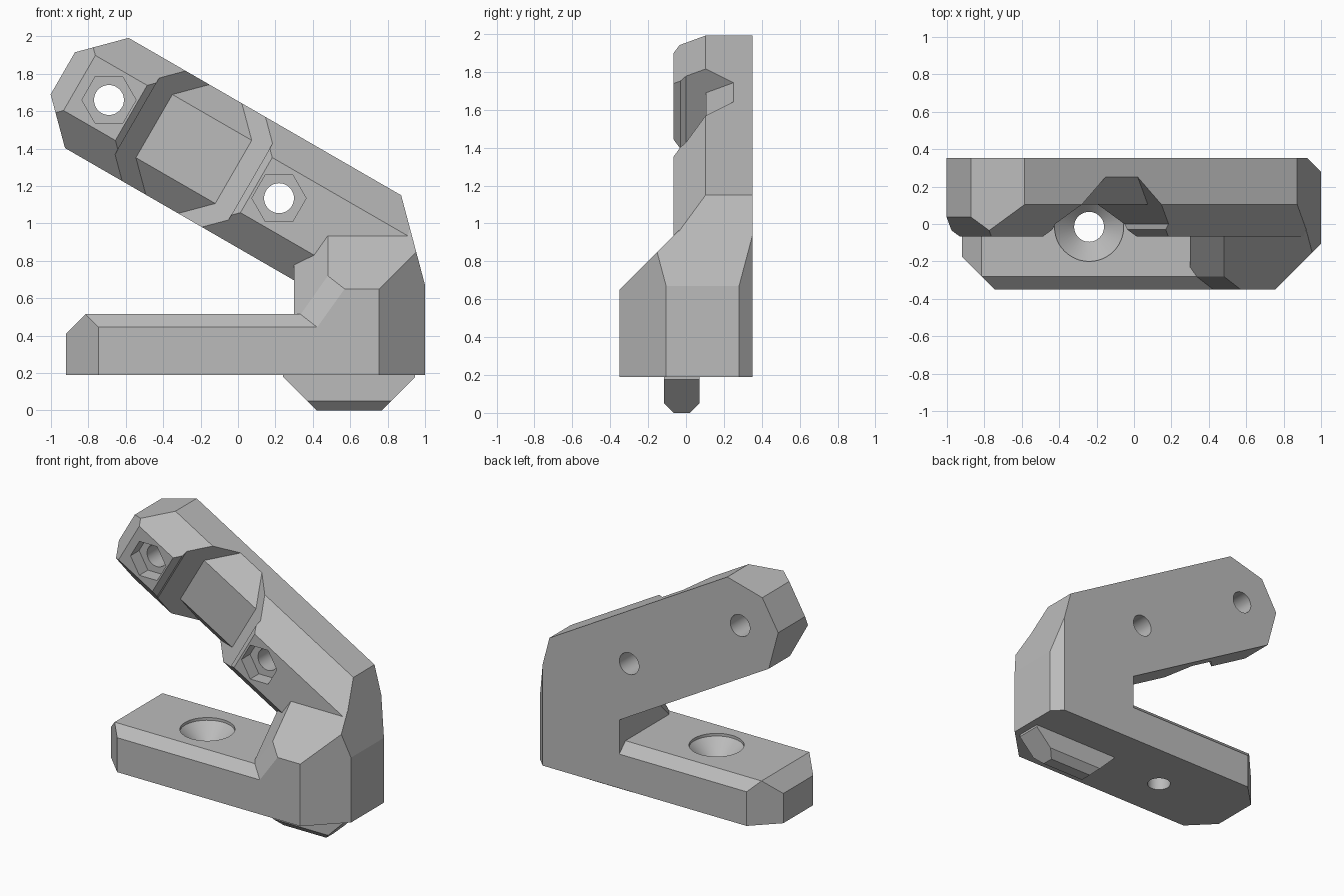
import bpy, bmesh, math
from mathutils import Matrix, Vector

old = bpy.data.objects.get("Cube")
if old:
    bpy.data.objects.remove(old, do_unlink=True)

grey = bpy.data.materials.new("plain grey")
grey.use_nodes = True
grey.diffuse_color = (0.5, 0.5, 0.5, 1)
grey.node_tree.nodes["Principled BSDF"].inputs["Base Color"].default_value = (0.5, 0.5, 0.5, 1)

IDENTITY = Matrix.Identity(4)
# Arm frame: local x runs down the arm, local z across it, origin on the upper bolt
ARM = Matrix.Translation((-0.69, 0, 1.66)) @ Matrix.Rotation(math.radians(30), 4, 'Y')


def finish(name, bm):
    bmesh.ops.recalc_face_normals(bm, faces=bm.faces)
    mesh = bpy.data.meshes.new(name)
    bm.to_mesh(mesh)
    bm.free()
    mesh.materials.append(grey)
    obj = bpy.data.objects.new(name, mesh)
    bpy.context.collection.objects.link(obj)
    return obj


def slice_off(bm, cuts):
    """Remove everything beyond each (point, outward normal) plane and cap it."""
    for point, normal in cuts:
        geom = bm.verts[:] + bm.edges[:] + bm.faces[:]
        cut = bmesh.ops.bisect_plane(bm, geom=geom, dist=1e-5, plane_co=point,
                                     plane_no=Vector(normal).normalized(), clear_outer=True)
        rim = [e for e in cut["geom_cut"] if isinstance(e, bmesh.types.BMEdge) and e.is_boundary]
        if rim:
            bmesh.ops.contextual_create(bm, geom=rim)


def bevelled_box(name, lo, hi, cuts, frame=IDENTITY, world_cuts=()):
    lo, hi = Vector(lo), Vector(hi)
    bm = bmesh.new()
    bmesh.ops.create_cube(bm, size=1)
    bm.transform(Matrix.Translation((lo + hi) / 2) @ Matrix.Diagonal((*(hi - lo), 1)))
    slice_off(bm, cuts)
    bm.transform(frame)
    slice_off(bm, world_cuts)
    return finish(name, bm)


def loft(name, rings, frame=IDENTITY):
    """Skin a stack of equal-sized rings and cap both ends."""
    bm = bmesh.new()
    loops = [[bm.verts.new(p) for p in ring] for ring in rings]
    n = len(loops[0])
    for a, b in zip(loops, loops[1:]):
        for i in range(n):
            j = (i + 1) % n
            bm.faces.new((a[i], a[j], b[j], b[i]))
    bm.faces.new(loops[0])
    bm.faces.new(loops[-1])
    bm.transform(frame)
    return finish(name, bm)


def turned(name, profile, sides, frame):
    angles = [2 * math.pi * i / sides for i in range(sides)]
    rings = [[(r * math.cos(a), r * math.sin(a), h) for a in angles] for r, h in profile]
    return loft(name, rings, frame)


def subtract(obj, cutter):
    cutter.hide_render = True
    mod = obj.modifiers.new("cut", 'BOOLEAN')
    mod.operation, mod.solver, mod.object = 'DIFFERENCE', 'EXACT', cutter
    bpy.context.view_layer.update()
    graph = bpy.context.evaluated_depsgraph_get()
    mesh = bpy.data.meshes.new_from_object(obj.evaluated_get(graph))
    obj.modifiers.clear()
    obj.data = mesh
    bpy.data.objects.remove(cutter, do_unlink=True)


FRONT, BACK, FACE, FLOOR = -0.35, 0.352, -0.066, 0.19

# Outer heel planes shared by the arm and the elbow
heel = [((1, 0, 0.67), (1, 0, 0)),
        ((1, 0, 0.67), (0.49, 0, 0.13)),
        ((1, -0.105, 0), (1, -1, 0)),
        ((1, 0.28, 0), (1, 1, 0))]

# Slanted arm with bevelled front edges and clipped end
arm_cuts = [((-0.182, FACE, 0), (-1, -1, 0))]
for s in (-1, 1):
    arm_cuts += [((-0.285, 0, 0.13 * s), (-1, 0, s)), ((0, FACE, 0.17 * s), (0, -1, s))]
arm = bevelled_box("slanted_arm", (-0.285, FACE, -0.34), (2, BACK, 0.34), arm_cuts, ARM, heel)

# Saddle groove across the arm, leaving a bevelled core behind it
MID = 0.524
half = [(0.45, -0.13), (0.386, FACE), (0.35, -0.03), (0.35, 0), (0.05, 0.3)]
outline = [(MID - w, y) for w, y in half] + [(MID + w, y) for w, y in reversed(half)]
groove = loft("groove_cutter", [[(u, y, v) for u, y in outline] for v in (-0.6, 0.6)], ARM)
core = bevelled_box("core_cutter", (-1, 0.105, -0.7), (2, 1, 0.7),
                    [((0, 0.105, 0.195 * s), (0, -1, s)) for s in (-1, 1)], ARM)
subtract(groove, core)
subtract(arm, groove)

# Bolt holes with hexagonal nut pockets
for u in (0, 1.05):
    place = Matrix.Translation(ARM @ Vector((u, 0, 0))) @ Matrix.Rotation(-math.pi / 2, 4, 'X')
    subtract(arm, turned("nut_cutter", [(0.145, -0.3), (0.145, 0.035)], 6, place))
    subtract(arm, turned("bolt_cutter", [(0.08, -0.4), (0.08, 0.6)], 48, place))

# Elbow joining the arm to the base
elbow_cuts = heel + [
    ((0, FRONT, 0.65), (0, -1, 1)),
    ((0.48, -0.28, 0.72), (-1.414, -1, 1)),
    ((0.57, FRONT, 0.65), (-0.07, -0.14, 0.05)),
    (ARM @ Vector((0, 0, 0.2)), (0.5, 0, 0.866))]
elbow = bevelled_box("elbow", (0.3, FRONT, FLOOR), (1.1, BACK, 1.5), elbow_cuts)

# Base foot with bevelled top edges and clipped end
base_cuts = [((-0.92, 0, 0.41), (-1, 0, 1))]
for s in (-1, 1):
    base_cuts += [((0, 0.35 * s, 0.445), (0, s, 1)), ((-0.745, 0.35 * s, 0), (-1, s, 0))]
base = bevelled_box("base_foot", (-0.92, FRONT, FLOOR), (0.6, BACK, 0.515), base_cuts)
subtract(base, turned("countersink_cutter",
                      [(0.08, 0), (0.08, 0.39), (0.185, 0.495), (0.185, 0.7)], 48,
                      Matrix.Translation((-0.24, -0.015, 0))))

# Locating key under the elbow
key_cuts = [((0.42, 0, 0), (-1, 0, -1)), ((0.77, 0, 0), (1, 0, -1)),
            ((0, -0.065, 0), (0, -1, -1)), ((0, 0.02, 0), (0, 1, -1))]
key = bevelled_box("locating_key", (0.24, -0.115, 0), (0.945, 0.07, 0.2), key_cuts)

# Shading: smooth bores, crisp edges
bpy.ops.object.select_all(action='DESELECT')
for obj in (arm, elbow, base, key):
    obj.select_set(True)
bpy.context.view_layer.objects.active = arm
bpy.ops.object.shade_smooth_by_angle(angle=math.radians(12))
